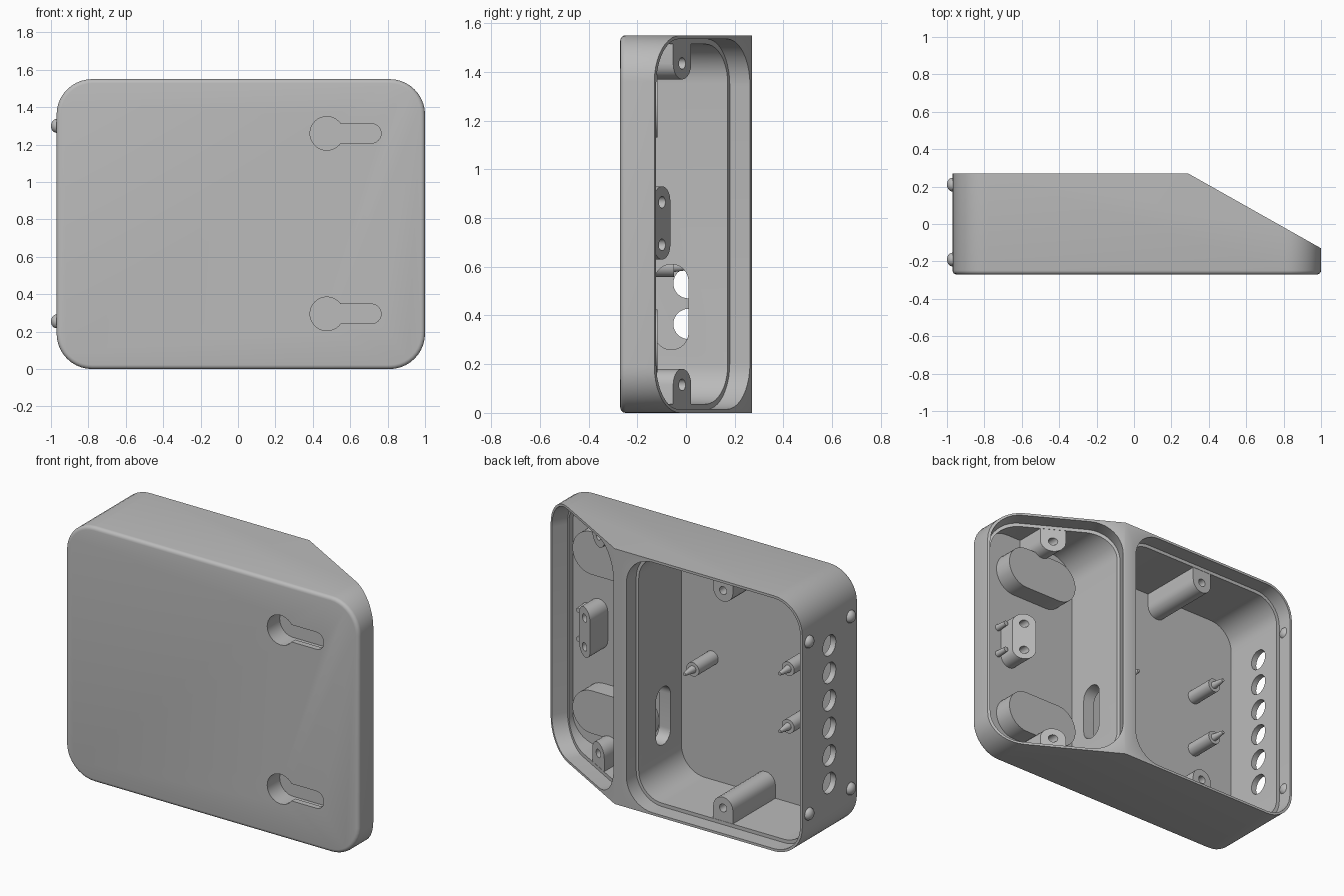
import bpy, bmesh
from math import sin, cos, pi, atan2, radians
from mathutils import Matrix, Vector

if "Cube" in bpy.data.objects:
    bpy.data.objects.remove(bpy.data.objects["Cube"])

grey = bpy.data.materials.new("plain grey")
grey.use_nodes = True
grey.diffuse_color = (0.5, 0.5, 0.5, 1)
grey.node_tree.nodes["Principled BSDF"].inputs["Base Color"].default_value = (0.5, 0.5, 0.5, 1)

# Main dimensions
W0, W1, H = -0.97, 1.0, 1.55
FRONT, BACK, FLOOR = -0.27, 0.27, -0.235
KNEE, LOW = 0.29, -0.13
LIP = 0.095
slope = (LOW - BACK) / (W1 - KNEE)
tilt = atan2(LOW - BACK, W1 - KNEE)
slope_frame = Matrix.Translation((KNEE, BACK, 0)) @ Matrix.Rotation(tilt, 4, "Z")
side_frame = Matrix.Rotation(pi / 2, 4, "Z")  # profile x -> +y, depth -> -x


def ledge(x):
    """Depth of the sloped ledge at a given x."""
    return BACK + slope * (x - KNEE) - LIP / cos(tilt)


def arc(cx, cz, r, a0, a1, n=10):
    return [(cx + r * cos(radians(a0 + (a1 - a0) * i / n)),
             cz + r * sin(radians(a0 + (a1 - a0) * i / n))) for i in range(n + 1)]


def rounded(x0, x1, z0, z1, r):
    r = min(r, (x1 - x0) / 2 - 0.0005, (z1 - z0) / 2 - 0.0005)
    return (arc(x1 - r, z1 - r, r, 0, 90) + arc(x0 + r, z1 - r, r, 90, 180)
            + arc(x0 + r, z0 + r, r, 180, 270) + arc(x1 - r, z0 + r, r, 270, 360))


def circle(x, z, r):
    return arc(x, z, r, 0, 360, 32)[:-1]


def finish(name, bm):
    bmesh.ops.recalc_face_normals(bm, faces=bm.faces)
    mesh = bpy.data.meshes.new(name)
    bm.to_mesh(mesh)
    bm.free()
    ob = bpy.data.objects.new(name, mesh)
    mesh.materials.append(grey)
    bpy.context.collection.objects.link(ob)
    return ob


def prism(name, profile, y0, y1, frame=None, bevel=0):
    """Extrude an x-z profile along y; y1 may be a function of x."""
    bm = bmesh.new()
    top = y1 if callable(y1) else (lambda x: y1)
    a = [bm.verts.new((x, y0, z)) for x, z in profile]
    b = [bm.verts.new((x, top(x), z)) for x, z in profile]
    front = bm.faces.new(a)
    bm.faces.new(b[::-1])
    for i in range(len(a)):
        j = (i + 1) % len(a)
        bm.faces.new((a[j], a[i], b[i], b[j]))
    if bevel:
        bmesh.ops.recalc_face_normals(bm, faces=bm.faces)
        bmesh.ops.bevel(bm, geom=list(front.edges), offset=bevel, segments=4,
                        profile=0.5, affect="EDGES")
    if frame:
        bm.transform(frame)
    return finish(name, bm)


def select(ob):
    bpy.ops.object.select_all(action="DESELECT")
    ob.select_set(True)
    bpy.context.view_layer.objects.active = ob


def cut(ob, profile, y0, y1, frame=None):
    tool = prism("cutter", profile, y0, y1, frame)
    tool.hide_render = True
    mod = ob.modifiers.new("cut", "BOOLEAN")
    mod.operation, mod.solver, mod.object = "DIFFERENCE", "EXACT", tool
    select(ob)
    bpy.ops.object.modifier_apply(modifier=mod.name)
    bpy.data.objects.remove(tool)


# Housing shell with its sloped end
housing = prism("housing", rounded(W0, W1, 0, H, 0.19), FRONT, BACK, bevel=0.022)
cut(housing, [(-0.2, -0.2), (1.2, -0.2), (1.2, H + 0.2), (-0.2, H + 0.2)], 0, 0.8, slope_frame)

# Lid recesses and the two compartments
length = (Vector((W1, LOW)) - Vector((KNEE, BACK))).length
cut(housing, rounded(W0 + 0.015, 0.212, 0.015, H - 0.015, 0.175), BACK - LIP, 0.4)
cut(housing, rounded(W0 + 0.036, 0.195, 0.036, H - 0.036, 0.155), FLOOR, BACK - LIP + 0.01)
cut(housing, rounded(0.015, length - 0.015, 0.015, H - 0.015, 0.19), -LIP, 0.3, slope_frame)
cut(housing, rounded(0.272, 0.925, 0.036, H - 0.036, 0.16), FLOOR, lambda x: ledge(x) + 0.005)

# Cable slot in the divider and cable holes in the side wall
cut(housing, rounded(-0.13, 0.01, 0.26, 0.61, 0.07), -0.33, -0.12, side_frame)
for i in range(6):
    cut(housing, circle(0.01, 0.365 + i * 0.167, 0.062), 0.9, 1.1, side_frame)

parts = [housing]

# Keyhole hangers with hollow bosses behind them
for tag, z in (("lower", 0.295), ("upper", 1.26)):
    cut(housing, circle(0.475, z, 0.09), -0.4, FLOOR + 0.02)
    cut(housing, rounded(0.475, 0.765, z - 0.052, z + 0.052, 0.052), -0.4, FLOOR + 0.02)
    boss = prism(tag + "_keyhole_boss", rounded(0.345, 0.845, z - 0.13, z + 0.13, 0.13), FLOOR - 0.005, -0.118)
    cut(boss, rounded(0.385, 0.805, z - 0.09, z + 0.09, 0.09), -0.4, -0.15)
    parts.append(boss)

# Screw posts against the top and bottom walls
for tag, x, top in (("main", -0.37, lambda x: BACK - LIP - 0.002),
                    ("slope", 0.6, lambda x: ledge(x) - 0.002)):
    for level, z, wall, turn in (("lower", 0.115, 0.02, 0), ("upper", H - 0.115, H - 0.02, 180)):
        r = 0.066
        side = r if turn == 0 else -r
        outline = arc(x, z, r, turn, turn + 180) + [(x - side, wall), (x + side, wall)]
        post = prism(f"{level}_{tag}_screw_post", outline, FLOOR - 0.005, top)
        cut(post, circle(x, z, 0.024), top(x) - 0.18, 0.5)
        parts.append(post)

# Cable clamp block
clamp = prism("clamp_block", rounded(0.69, 0.81, 0.63, 0.93, 0.06), FLOOR - 0.005, ledge)
for z in (0.69, 0.865):
    cut(clamp, circle(0.75, z, 0.024), -0.2, 0.3)
parts.append(clamp)


# Pins standing on the floor
def pin(name, x, z, stages):
    bm = bmesh.new()
    y = FLOOR - 0.005
    for r0, r1, depth in stages:
        place = Matrix.Translation((x, y + depth / 2, z)) @ Matrix.Rotation(-pi / 2, 4, "X")
        bmesh.ops.create_cone(bm, cap_ends=True, segments=24, radius1=r0, radius2=r1,
                              depth=depth, matrix=place)
        y += depth
    parts.append(finish(name, bm))


for i, (x, z) in enumerate(((-0.01, 0.775), (-0.65, 0.95), (-0.65, 0.6))):
    pin(f"board_pin_{i + 1}", x, z, ((0.042, 0.042, 0.19), (0.022, 0.01, 0.08)))
for i, z in enumerate((0.69, 0.865)):
    pin(f"clamp_pin_{i + 1}", 0.835, z, ((0.02, 0.015, 0.08),))

# Rounded feet on the side wall
for i, (y, z) in enumerate(((y, z) for y in (-0.19, 0.21) for z in (0.255, 1.3))):
    bm = bmesh.new()
    bmesh.ops.create_uvsphere(bm, u_segments=24, v_segments=14, radius=0.037)
    bm.transform(Matrix.Translation((W0, y, z)) @ Matrix.Diagonal((0.81, 1, 1, 1)))
    parts.append(finish(f"foot_{i + 1}", bm))

for ob in parts:
    select(ob)
    bpy.ops.object.shade_smooth_by_angle(angle=radians(30))
